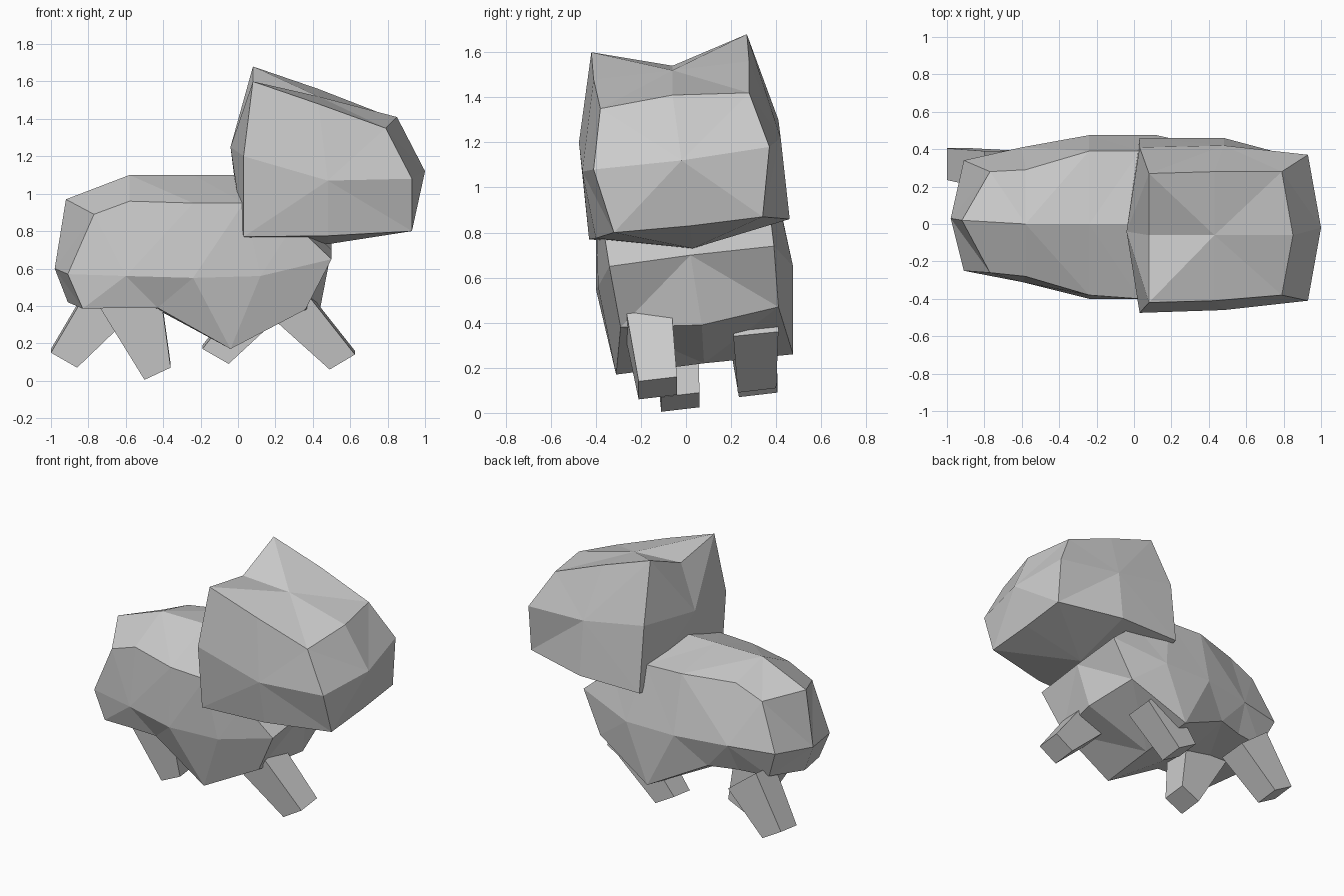
import bpy, bmesh


def make_object(name, bm):
    bmesh.ops.recalc_face_normals(bm, faces=bm.faces[:])
    mesh = bpy.data.meshes.new(name)
    bm.to_mesh(mesh)
    bm.free()
    obj = bpy.data.objects.new(name, mesh)
    bpy.context.collection.objects.link(obj)
    return obj


def faceted_loft(name, start, rings, end):
    """Join eight-sided rings with triangles and close both ends to a point."""
    bm = bmesh.new()
    loops = [[bm.verts.new(p) for p in ring] for ring in rings]
    for i, (a, b) in enumerate(zip(loops, loops[1:])):
        for k in range(8):
            n = (k + 1) % 8
            # facet diagonals radiate from the side midpoints of the inner rings
            if (i == 0) == (k % 2 == 1):
                tris = ((a[k], a[n], b[k]), (a[n], b[n], b[k]))
            else:
                tris = ((a[k], a[n], b[n]), (a[k], b[n], b[k]))
            for t in tris:
                bm.faces.new(t)
    for tip, loop in ((start, loops[0]), (end, loops[-1])):
        v = bm.verts.new(tip)
        for k in range(8):
            bm.faces.new((v, loop[k], loop[(k + 1) % 8]))
    return make_object(name, bm)


def leg(name, outline, y_tip, y_top):
    """Tapered slanted box: side outline (two tip points, two top points)."""
    bm = bmesh.new()
    sides = []
    for s in (-1, 1):
        sides.append([bm.verts.new((x, y + s * w, z + s * 0.01))
                      for (x, z), y, w in zip(outline, (y_tip, y_tip, y_top, y_top),
                                              (0.085, 0.085, 0.1, 0.1))])
    bm.faces.new(sides[0])
    bm.faces.new(sides[1])
    for k in range(4):
        n = (k + 1) % 4
        bm.faces.new((sides[0][k], sides[0][n], sides[1][n], sides[1][k]))
    return make_object(name, bm)


# Rings run: front bottom, front middle, front top, top, back top, back middle,
# back bottom, bottom
head_rings = [
    [(0.03, -0.43, 0.77), (0.03, -0.475, 1.20), (0.08, -0.42, 1.60), (0.08, -0.06, 1.54),
     (0.08, 0.27, 1.68), (0.03, 0.41, 1.30), (0.03, 0.46, 0.86), (0.02, 0.03, 0.77)],
    [(0.48, -0.40, 0.775), (0.48, -0.46, 1.07), (0.43, -0.41, 1.48), (0.43, -0.06, 1.52),
     (0.43, 0.28, 1.56), (0.48, 0.42, 1.22), (0.48, 0.46, 0.86), (0.48, 0.03, 0.73)],
    [(0.93, -0.32, 0.80), (0.93, -0.41, 1.08), (0.79, -0.38, 1.35), (0.85, -0.06, 1.41),
     (0.79, 0.28, 1.42), (0.93, 0.37, 1.18), (0.93, 0.34, 0.87), (0.93, 0.02, 0.83)],
]
faceted_loft("head", (-0.04, -0.04, 1.25), head_rings, (1.0, -0.02, 1.12))

body_rings = [
    [(-0.83, -0.25, 0.385), (-0.91, -0.25, 0.57), (-0.77, -0.26, 0.89), (-0.92, 0.02, 0.97),
     (-0.77, 0.28, 0.95), (-0.91, 0.34, 0.65), (-0.83, 0.29, 0.46), (-0.91, 0.02, 0.42)],
    [(-0.62, -0.26, 0.39), (-0.60, -0.31, 0.56), (-0.58, -0.28, 0.96), (-0.58, 0.0, 1.10),
     (-0.58, 0.29, 1.03), (-0.60, 0.41, 0.65), (-0.62, 0.32, 0.46), (-0.62, 0.02, 0.41)],
    [(-0.43, -0.27, 0.39), (-0.24, -0.40, 0.55), (-0.24, -0.38, 0.95), (-0.24, 0.0, 1.10),
     (-0.24, 0.39, 1.04), (-0.24, 0.475, 0.65), (-0.43, 0.38, 0.46), (-0.43, 0.05, 0.38)],
    [(-0.04, -0.31, 0.17), (0.12, -0.39, 0.56), (0.03, -0.40, 0.95), (0.03, 0.0, 1.10),
     (0.03, 0.39, 1.03), (0.12, 0.475, 0.65), (-0.04, 0.475, 0.26), (-0.04, 0.08, 0.22)],
    [(0.36, -0.29, 0.38), (0.50, -0.34, 0.65), (0.30, -0.37, 0.84), (0.30, 0.0, 0.90),
     (0.30, 0.37, 0.91), (0.50, 0.39, 0.74), (0.36, 0.41, 0.47), (0.44, 0.07, 0.39)],
]
faceted_loft("body", (-0.98, 0.03, 0.60), body_rings, (0.50, 0.02, 0.70))

# Legs
leg("hind_leg_back", [(-1.0, 0.16), (-0.86, 0.08), (-0.59, 0.34), (-0.80, 0.50)], 0.32, 0.29)
leg("hind_leg_front", [(-0.50, 0.015), (-0.36, 0.08), (-0.41, 0.44), (-0.75, 0.42)], -0.025, -0.05)
leg("fore_leg_front", [(0.49, 0.07), (0.625, 0.15), (0.38, 0.46), (0.20, 0.33)], -0.125, -0.165)
leg("fore_leg_back", [(-0.19, 0.18), (-0.05, 0.10), (0.22, 0.35), (0.06, 0.50)], 0.315, 0.31)
